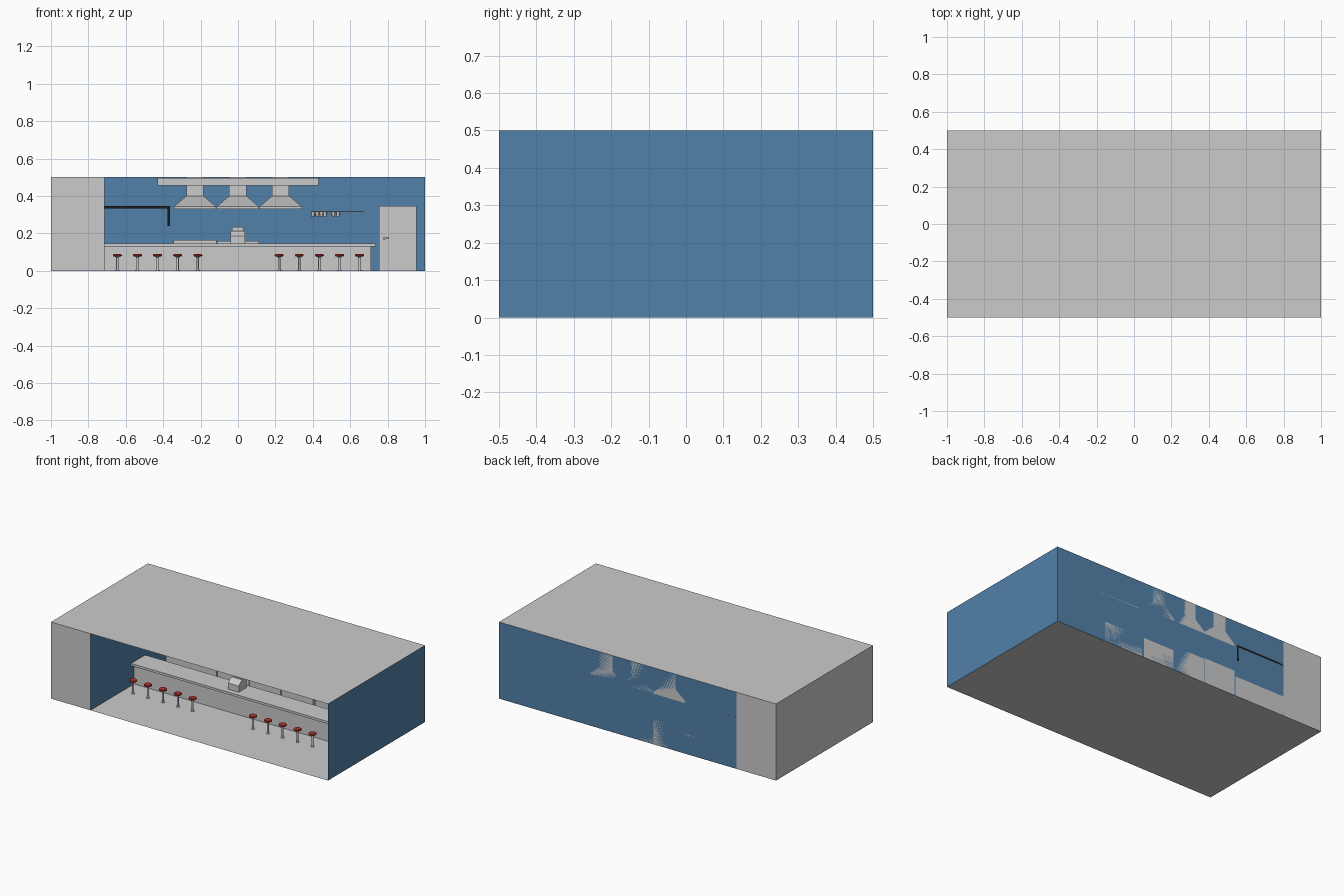
import bpy, bmesh, math
from mathutils import Matrix

if "Cube" in bpy.data.objects:
    bpy.data.objects.remove(bpy.data.objects["Cube"])


def material(name, rgb):
    m = bpy.data.materials.new(name)
    m.diffuse_color = (*rgb, 1)
    m.use_nodes = True
    m.node_tree.nodes["Principled BSDF"].inputs["Base Color"].default_value = m.diffuse_color
    return m


BLUE = material("blue_paint", (0.085, 0.22, 0.40))
RED = material("red_vinyl", (0.5, 0.035, 0.025))
BLACK = material("black_metal", (0.012, 0.012, 0.012))


def finish(name, bm, mat=None):
    bmesh.ops.recalc_face_normals(bm, faces=bm.faces)
    me = bpy.data.meshes.new(name)
    bm.to_mesh(me)
    bm.free()
    ob = bpy.data.objects.new(name, me)
    bpy.context.collection.objects.link(ob)
    if mat:
        me.materials.append(mat)
    return ob


def box(name, x, y, z, mat=None, top=None):
    """Box from (min, max) ranges; top = (x range, y range) makes it taper."""
    tx, ty = top or (x, y)
    bm = bmesh.new()
    rings = []
    for (a, b), (c, d), h in ((x, y, z[0]), (tx, ty, z[1])):
        rings.append([bm.verts.new((px, py, h)) for px, py in ((a, c), (b, c), (b, d), (a, d))])
    lo, hi = rings
    bm.faces.new(lo)
    bm.faces.new(hi)
    for i in range(4):
        j = (i + 1) % 4
        bm.faces.new((lo[i], lo[j], hi[j], hi[i]))
    return finish(name, bm, mat)


def plane(name, corners, mat=None):
    bm = bmesh.new()
    bm.faces.new([bm.verts.new(c) for c in corners])
    return finish(name, bm, mat)


def lathe(name, profile, loc, mat=None, segs=20):
    """Spin an (r, z) profile round a vertical axis."""
    bm = bmesh.new()
    vs = [bm.verts.new((r, 0, z)) for r, z in profile]
    es = [bm.edges.new(p) for p in zip(vs, vs[1:])]
    bmesh.ops.spin(bm, geom=vs + es, cent=(0, 0, 0), axis=(0, 0, 1), angle=2 * math.pi, steps=segs)
    bmesh.ops.remove_doubles(bm, verts=bm.verts, dist=1e-5)
    bmesh.ops.translate(bm, verts=bm.verts, vec=loc)
    ob = finish(name, bm, mat)
    ob.data.shade_smooth()
    ob.data.set_sharp_from_angle(angle=math.radians(35))
    return ob


# Room shell, open at the front
L = -0.715
plane("floor", [(-1, -.5, 0), (1, -.5, 0), (1, .5, 0), (-1, .5, 0)])
plane("ceiling", [(-1, -.5, .5), (1, -.5, .5), (1, .5, .5), (-1, .5, .5)])
plane("back_wall", [(L, .5, 0), (1, .5, 0), (1, .5, .5), (L, .5, .5)], BLUE)
plane("right_wall", [(1, -.5, 0), (1, .5, 0), (1, .5, .5), (1, -.5, .5)], BLUE)
side = box("side_block", (-1, L), (-.5, .5), (0, .5))
side.data.materials.append(None)
side.data.materials.append(BLUE)
for f in side.data.polygons:
    f.material_index = 1 if f.normal.x > .9 else 0

# Serving counter
box("counter_body", (L, .71), (-.05, .06), (0, .13))
box("counter_top", (L, .735), (-.08, .065), (.13, .145))

# Stools in two rows of five
for i in range(5):
    for start in (-.645, .22):
        x = start + .1075 * i
        lathe("stool_seat", [(0, .077), (.02, .077), (.024, .08), (.024, .085), (.02, .089), (0, .09)],
              (x, -.16, 0), RED)
        lathe("stool_post", [(0, 0), (.012, 0), (.012, .003), (.006, .005), (.006, .07), (.014, .077), (0, .077)],
              (x, -.16, 0), segs=14)

# Cash register
bm = bmesh.new()
prof = [(-.045, .145), (-.045, .185), (-.012, .213), (.035, .213), (.035, .145)]
face = bm.faces.new([bm.verts.new((-.04, y, z)) for y, z in prof])
ext = bmesh.ops.extrude_face_region(bm, geom=[face])["geom"]
bmesh.ops.translate(bm, verts=[v for v in ext if isinstance(v, bmesh.types.BMVert)], vec=(.077, 0, 0))
finish("register_body", bm)
box("register_display", (-.032, .03), (0, .025), (.213, .235))

# Kitchen units along the back wall
box("left_back_counter", (L, -.35), (.28, .5), (0, .13))
box("griddle", (-.345, -.115), (.28, .5), (0, .165))
box("stove", (-.112, .112), (.28, .5), (0, .16))
box("fryer", (.118, .345), (.28, .5), (0, .13))
box("right_back_counter", (.36, .64), (.28, .5), (0, .13))

# Extractor hoods with ducts
for cx in (-.23, -.001, .228):
    w = .113
    duct = ((cx - .046, cx + .046), (.42, .5))
    box("hood_duct", *duct, (.4, .5))
    box("hood_cone", (cx - w, cx + w), (.28, .5), (.343, .4), top=duct)
    box("hood_rim", (cx - w, cx + w), (.28, .5), (.33, .343))

# Hanging beam above the counter
box("ceiling_beam", (-.43, .43), (-.06, .06), (.455, .49))
box("beam_cap", (-.435, .435), (-.065, .065), (.49, .497))

# Black wall rail with a drop bar
box("wall_rail", (L, -.37), (.47, .5), (.333, .346), BLACK)
box("rail_drop", (-.376, -.364), (.47, .5), (.24, .346), BLACK)

# Wall shelf with cups
box("wall_shelf", (.39, .67), (.44, .5), (.313, .319))
for x in (.402, .424, .446, .465, .51, .535):
    lathe("hanging_cup", [(0, .29), (.008, .29), (.01, .313), (0, .313)], (x, .47, 0), segs=12)

# Door with handle
box("door", (.755, .955), (.488, .498), (0, .345))
box("door_handle", (.778, .808), (.468, .474), (.172, .18))
box("door_handle_stem", (.778, .786), (.468, .488), (.165, .18))
